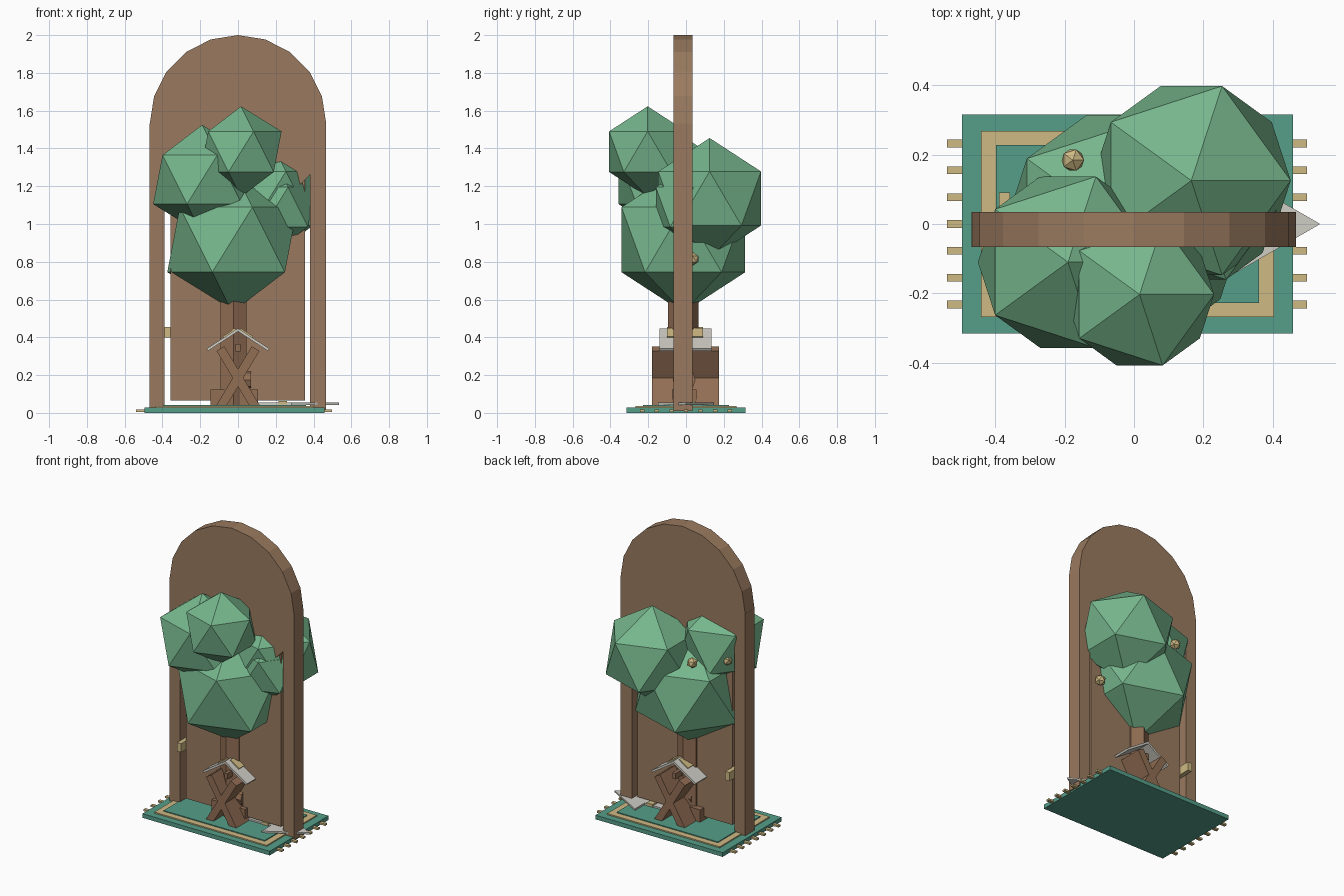
import bpy, bmesh, math
from mathutils import Matrix, Vector

if "Cube" in bpy.data.objects:
    bpy.data.objects.remove(bpy.data.objects["Cube"])


def material(name, rgb):
    m = bpy.data.materials.new(name)
    lin = [((c / 255 + 0.055) / 1.055) ** 2.4 for c in rgb]
    m.diffuse_color = (*lin, 1)
    m.use_nodes = True
    m.node_tree.nodes["Principled BSDF"].inputs["Base Color"].default_value = m.diffuse_color
    return m


WOOD = material("wood brown", (154, 122, 95))
DARK = material("dark wood", (146, 110, 84))
TEAL = material("rug teal", (86, 158, 137))
LEAF = material("leaf green", (118, 182, 140))
GOLD = material("straw gold", (207, 186, 132))
STONE = material("pale grey", (207, 205, 197))


def finish(name, bm, mat):
    bmesh.ops.recalc_face_normals(bm, faces=bm.faces)
    me = bpy.data.meshes.new(name)
    bm.to_mesh(me)
    bm.free()
    me.materials.append(mat)
    ob = bpy.data.objects.new(name, me)
    bpy.context.collection.objects.link(ob)
    return ob


def box(name, x, y, z, mat, pivot=None, tilt=0):
    """Box from ranges, optionally tilted about the y axis through pivot."""
    bm = bmesh.new()
    bmesh.ops.create_cube(bm, size=1)
    for v in bm.verts:
        v.co = [(r[0] + r[1]) / 2 + c * (r[1] - r[0]) for r, c in zip((x, y, z), v.co)]
    if pivot:
        bmesh.ops.rotate(bm, verts=bm.verts, cent=pivot,
                         matrix=Matrix.Rotation(tilt, 3, 'Y'))
    return finish(name, bm, mat)


def cylinder(name, centre, r, depth, sides, mat, axis='Z', r2=None):
    bm = bmesh.new()
    bmesh.ops.create_cone(bm, cap_ends=True, segments=sides, radius1=r,
                          radius2=r if r2 is None else r2, depth=depth)
    rot = {'Z': Matrix(), 'Y': Matrix.Rotation(math.pi / 2, 4, 'X'),
           'X': Matrix.Rotation(math.pi / 2, 4, 'Y')}[axis]
    bm.transform(Matrix.Translation(centre) @ rot)
    return finish(name, bm, mat)


def ball(name, centre, r, mat):
    bm = bmesh.new()
    bmesh.ops.create_icosphere(bm, subdivisions=1, radius=r)
    bm.transform(Matrix.Translation(centre))
    return finish(name, bm, mat)


def plate(name, outline, z0, z1, mat):
    bm = bmesh.new()
    f = bm.faces.new([bm.verts.new((x, y, z0)) for x, y in outline])
    ext = bmesh.ops.extrude_face_region(bm, geom=[f])
    top = [g for g in ext['geom'] if isinstance(g, bmesh.types.BMVert)]
    bmesh.ops.translate(bm, verts=top, vec=(0, 0, z1 - z0))
    return finish(name, bm, mat)


# Rug with gold border and fringe
box("rug", (-.495, .458), (-.315, .315), (0, .028), TEAL)
box("rug_border", (-.44, .403), (-.268, .268), (.026, .036), GOLD)
box("rug_centre", (-.398, .36), (-.227, .227), (.03, .042), TEAL)
for i in range(-3, 4):
    y = i * .0773
    box("fringe_left", (-.539, -.49), (y - .011, y + .011), (.006, .018), GOLD)
    box("fringe_right", (.45, .498), (y - .011, y + .011), (.006, .018), GOLD)

# Arched door frame
cylinder("arch_disc", (0, -.016, 1.533), .467, .1, 20, WOOD, 'Y')
box("post_left", (-.468, -.388), (-.066, .034), (.01, 1.533), WOOD)
box("post_right", (.382, .467), (-.066, .034), (.01, 1.533), WOOD)
box("door_panel", (-.357, .355), (-.046, .014), (.065, 1.5), WOOD)
box("door_latch", (-.388, -.357), (-.1, .09), (.398, .456), GOLD)

# Tree trunk and crown
cylinder("trunk", (-.024, -.015, .34), .08, .67, 6, DARK)
crown = [((-.03, -.014, .917), .385), ((.165, .125, 1.135), .32),
         ((.016, -.203, 1.383), .24), ((-.19, -.11, 1.235), .29),
         ((.2, .04, 1.09), .235)]
for c, r in crown:
    ball("foliage", c, r, LEAF)
for c in ((-.176, .184, 1.18), (.3, .035, .815), (-.34, .045, 1.19)):
    ball("fruit", c, .036, GOLD)

# Crossed trestle boards with dowel, peg and foot block
for s in (-1, 1):
    box("trestle_board", (-.024, .024), (-.18, .176), (-.012, .366), DARK,
        (0, 0, .185), s * math.radians(31))
cylinder("trestle_dowel", (0, -.01, .175), .06, .14, 10, DARK, 'X')
box("trestle_peg", (-.012, .012), (-.13, .13), (.325, .365), DARK)
box("foot_block", (-.145, .105), (-.075, .055), (.03, .125), DARK)

# Folded pale roof resting on the trestle, with gold plates
apex = (0, 0, .448)
for s in (-1, 1):
    tilt = s * math.radians(33)
    xr = sorted((0, s * .198))
    box("roof_sheet", xr, (-.14, .135), (.434, .448), STONE, apex, tilt)
    xr = sorted((s * .012, s * .09))
    box("roof_plate", xr, (-.1, .09), (.447, .456), GOLD, apex, tilt)

# Pale arrow lying on the rug
plate("arrow", [(.536, 0), (.28, .148), (.28, .045), (.0, .045),
                (.0, -.045), (.28, -.045), (.28, -.148)], .043, .054, STONE)
box("arrow_band", (.215, .26), (-.05, .05), (.044, .064), GOLD)
